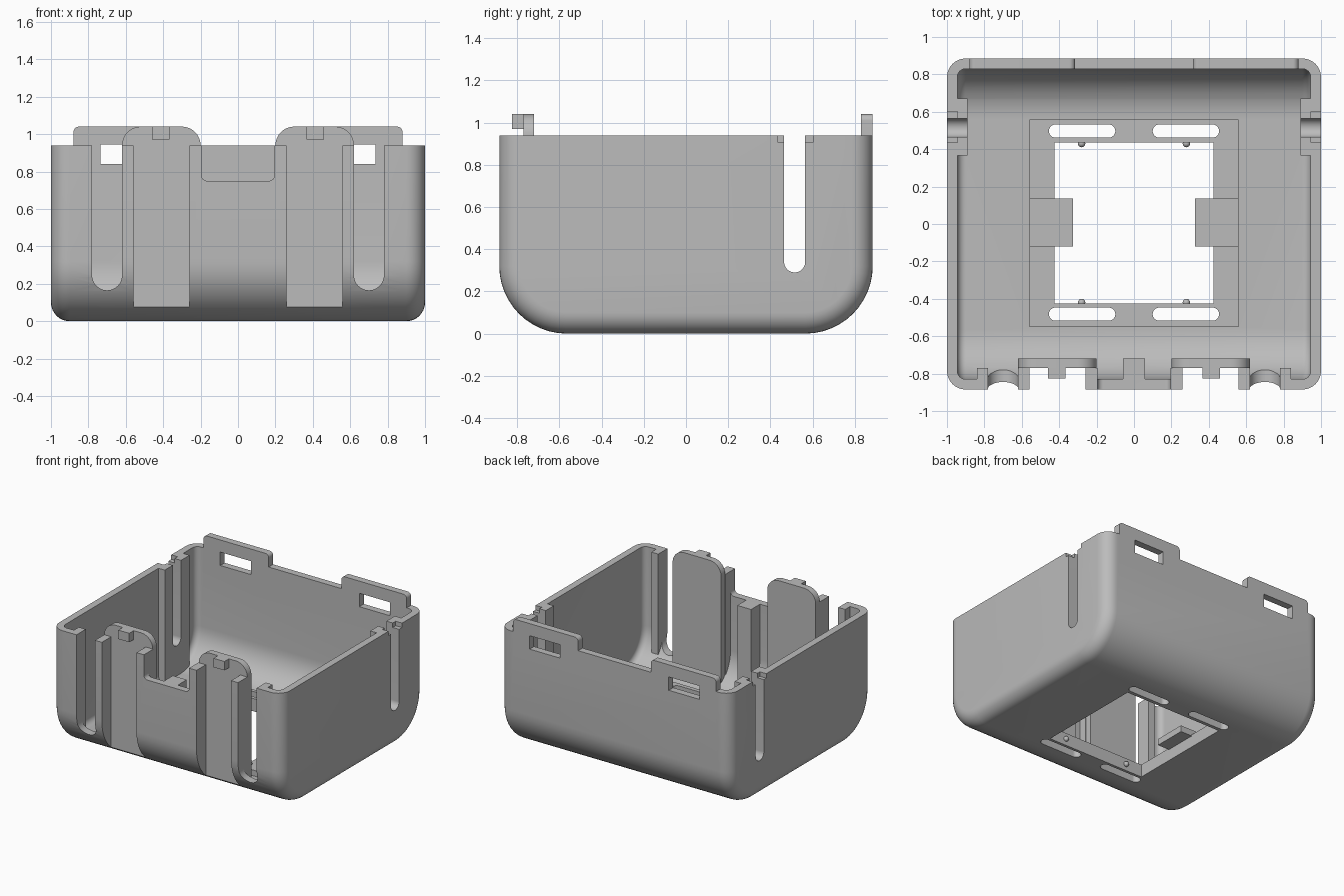
import bpy, bmesh, math

cube = bpy.data.objects.get("Cube")
if cube:
    bpy.data.objects.remove(cube, do_unlink=True)

plastic = bpy.data.materials.new("grey plastic")
plastic.use_nodes = True
GREY = (0.5, 0.5, 0.5, 1)
plastic.diffuse_color = GREY
plastic.node_tree.nodes["Principled BSDF"].inputs["Base Color"].default_value = GREY

HX, HY, RIM = 1.0, 0.885, 0.94      # half sizes and rim height
WALL, CURVE, FILLET = 0.055, 0.32, 0.1


def rounded_rect(u0, u1, v0, v1, low=0, high=0, steps=12):
    """Rectangle outline with separate lower and upper corner radii."""
    points = []
    corners = [(u0, v0, 1, 1, low, 180), (u1, v0, -1, 1, low, 270),
               (u1, v1, -1, -1, high, 0), (u0, v1, 1, -1, high, 90)]
    for u, v, du, dv, r, start in corners:
        for i in range(steps + 1 if r else 1):
            a = math.radians(start + 90 * i / steps)
            points.append((u + r * (du + math.cos(a)), v + r * (dv + math.sin(a))))
    return points


def loft(name, rings):
    bm = bmesh.new()
    loops = [[bm.verts.new(p) for p in ring] for ring in rings]
    for a, b in zip(loops, loops[1:]):
        for i in range(len(a)):
            j = (i + 1) % len(a)
            bm.faces.new((a[i], a[j], b[j], b[i]))
    bm.faces.new(loops[0])
    bm.faces.new(loops[-1])
    bmesh.ops.recalc_face_normals(bm, faces=bm.faces)
    mesh = bpy.data.meshes.new(name)
    bm.to_mesh(mesh)
    bm.free()
    mesh.materials.append(plastic)
    obj = bpy.data.objects.new(name, mesh)
    bpy.context.collection.objects.link(obj)
    return obj


def prism(name, axis, outline, d0, d1):
    place = {"x": lambda u, v, d: (d, u, v),
             "y": lambda u, v, d: (u, d, v),
             "z": lambda u, v, d: (u, v, d)}[axis]
    return loft(name, [[place(u, v, d) for u, v in outline] for d in (d0, d1)])


def box(name, x, y, z):
    return prism(name, "z", rounded_rect(*x, *y), *z)


def side(s, a, b):
    """Span from a to b on the side with sign s."""
    return sorted((s * a, s * b))


def tub(name, inset, top):
    """Curved-bottom block with filleted end faces."""
    fillet = FILLET - inset
    angles = [math.radians(90 * i / 8) for i in range(9)]
    stations = [(HX - inset - fillet * (1 - math.sin(a)), fillet * (1 - math.cos(a)))
                for a in angles]
    stations = [(-x, d) for x, d in reversed(stations)] + stations
    rings = []
    for x, d in stations:
        d += inset
        outline = rounded_rect(d - HY, HY - d, d, top, low=CURVE - d)
        rings.append([(x, y, z) for y, z in outline])
    return loft(name, rings)


def combine(target, other, operation):
    mod = target.modifiers.new("join", "BOOLEAN")
    mod.operation, mod.object, mod.solver = operation, other, "EXACT"
    bpy.context.view_layer.objects.active = target
    bpy.ops.object.modifier_apply(modifier=mod.name)
    bpy.data.objects.remove(other, do_unlink=True)


def cut(target, other):
    combine(target, other, "DIFFERENCE")


# Cavity, with the internal ribs left standing
cavity = tub("cavity", WALL, 1.2)
cut(cavity, box("floor_frame", (-0.56, 0.56), (-0.55, 0.56), (-1, 0.1)))
cut(cavity, box("centre_rib", (-0.06, 0.06), (-1, -0.72), (-1, 0.75)))
for s in (-1, 1):
    for a, b in ((0.195, 0.26), (0.56, 0.62), (0.78, 0.84)):
        cut(cavity, box("front_post", side(s, a, b), (-1, -0.77), (-1, 2)))
    cut(cavity, box("side_pad", side(s, 0.89, 1.2), (0.365, 0.67), (-1, 2)))

shell = tub("shell", 0, RIM)
cut(shell, cavity)

# Raised back lugs
for s in (-1, 1):
    x0, x1 = side(s, 0.315, 0.88)
    lug = prism("back_lug", "y", rounded_rect(x0, x1, 0.8, 1.04, high=0.03), HY - WALL, HY)
    combine(shell, lug, "UNION")

# Openings in the walls and floor
cut(shell, box("floor_window", (-0.425, 0.425), (-0.425, 0.435), (-1, 0.5)))
notch = rounded_rect(-0.195, 0.195, 0.75, 1.5, low=0.03)
cut(shell, prism("front_notch", "y", notch, -1, -0.8))
side_slot = rounded_rect(0.465, 0.565, 0.29, 1.5, low=0.05)
for s in (-1, 1):
    cut(shell, box("clip_channel", side(s, 0.26, 0.56), (-1, -0.77), (-1, 2)))
    x0, x1 = side(s, 0.62, 0.78)
    cable_slot = rounded_rect(x0, x1, 0.165, 1.5, low=0.0799)
    cut(shell, prism("cable_slot", "y", cable_slot, -1, -0.7))
    cut(shell, prism("side_slot", "x", side_slot, *side(s, 0.8, 1.2)))
    cut(shell, box("side_notch", side(s, 0.945, 1.2), (0.435, 0.602), (0.905, 1.5)))
    cut(shell, box("lug_window", side(s, 0.47, 0.735), (0.7, 1), (0.84, 0.945)))
    x0, x1 = side(s, 0.1, 0.455)
    for y0, y1 in ((0.462, 0.532), (-0.517, -0.447)):
        vent = rounded_rect(x0, x1, y0, y1, low=0.0349, high=0.0349)
        cut(shell, prism("floor_vent", "z", vent, -1, 0.5))

parts = [shell]
for s in (-1, 1):
    label = "left" if s > 0 else "right"
    # Flexible front clips with catches
    x0, x1 = side(s, 0.2, 0.62)
    clip = rounded_rect(x0, x1, 0.08, 1.04, high=0.1)
    parts.append(prism(label + "_clip", "y", clip, -0.77, -0.72))
    parts.append(box(label + "_catch", side(s, 0.365, 0.46), (-0.825, -0.765), (0.97, 1.04)))
    # Retaining tabs over the floor window
    parts.append(box(label + "_floor_tab", side(s, 0.325, 0.56), (-0.12, 0.135), (0.09, 0.14)))
    # Small retaining nubs on the window edges
    for y, place in ((0.43, "back"), (-0.42, "front")):
        bpy.ops.mesh.primitive_uv_sphere_add(segments=16, ring_count=8, radius=0.02,
                                             location=(s * 0.28, y, 0.05))
        nub = bpy.context.object
        nub.name = label + "_" + place + "_nub"
        nub.data.materials.append(plastic)
        parts.append(nub)

# Smooth the curved faces and keep the edges crisp
bpy.ops.object.select_all(action="DESELECT")
for obj in parts:
    obj.select_set(True)
bpy.context.view_layer.objects.active = shell
bpy.ops.object.shade_smooth_by_angle(angle=math.radians(30))
